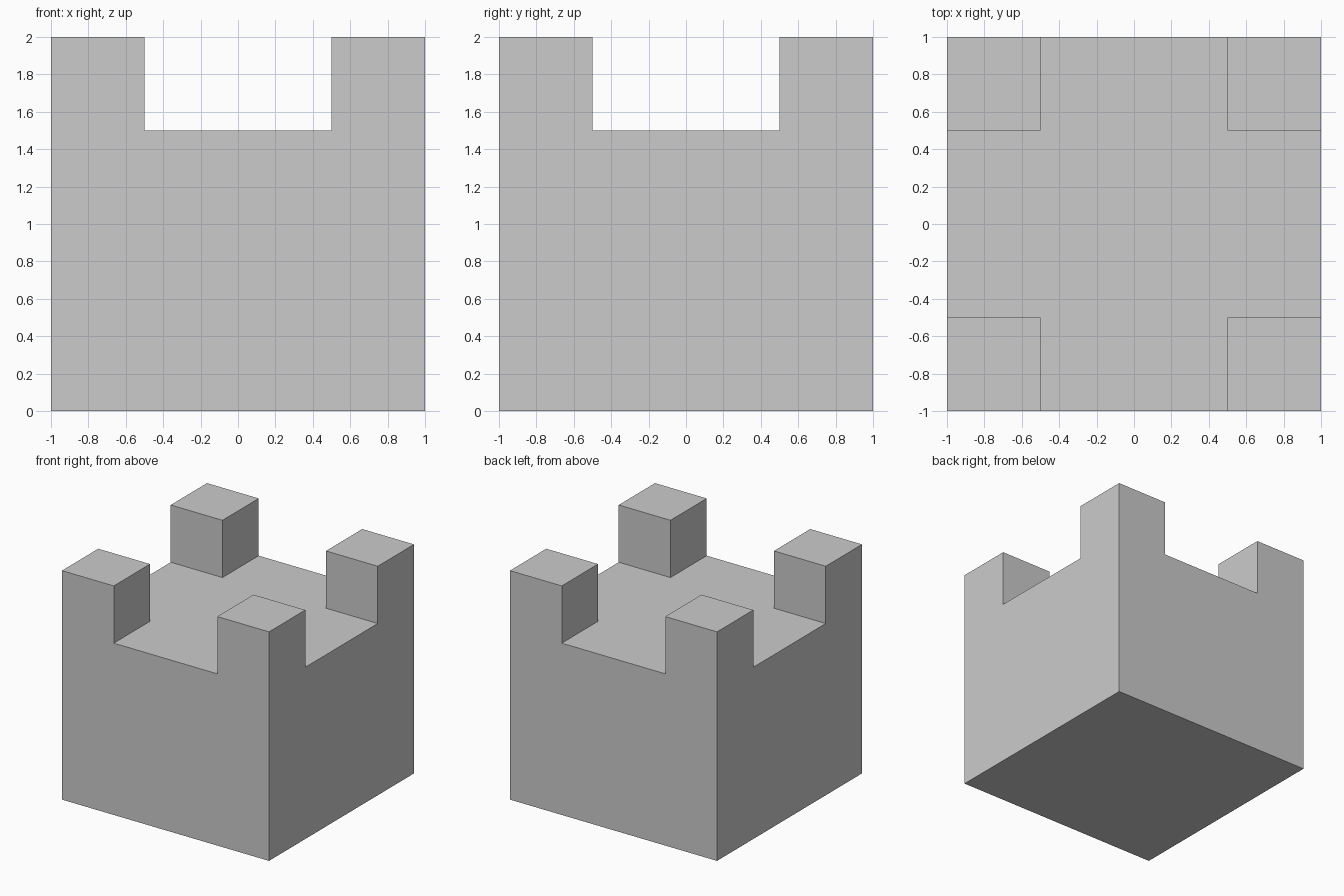
import bpy
import bmesh
from mathutils import Matrix, Vector

if "Cube" in bpy.data.objects:
    bpy.data.objects.remove(bpy.data.objects["Cube"])

bm = bmesh.new()

# Solid tower block, 2 x 2 x 1.5
bmesh.ops.create_cube(bm, size=1, matrix=Matrix.Translation((0, 0, 0.75))
                      @ Matrix.Diagonal((2, 2, 1.5, 1)))

# Score the block where the corner posts begin
for axis in ((1, 0, 0), (0, 1, 0)):
    for side in (-0.5, 0.5):
        bmesh.ops.bisect_plane(bm, geom=bm.verts[:] + bm.edges[:] + bm.faces[:],
                               plane_co=Vector(axis) * side, plane_no=axis)

# Raise the four corner posts
bm.normal_update()
corners = []
for f in bm.faces:
    c = f.calc_center_median()
    if c.z > 1.49 and abs(c.x) > 0.6 and abs(c.y) > 0.6:
        corners.append(f)
raised = bmesh.ops.extrude_discrete_faces(bm, faces=corners)["faces"]
bmesh.ops.translate(bm, vec=(0, 0, 0.5), verts=[v for f in raised for v in f.verts])

# Merge coplanar faces into clean flat walls
bmesh.ops.dissolve_limit(bm, angle_limit=0.01, verts=bm.verts[:], edges=bm.edges[:])
bmesh.ops.recalc_face_normals(bm, faces=bm.faces[:])

mesh = bpy.data.meshes.new("tower_block")
bm.to_mesh(mesh)
bm.free()
bpy.context.collection.objects.link(bpy.data.objects.new("tower_block", mesh))
